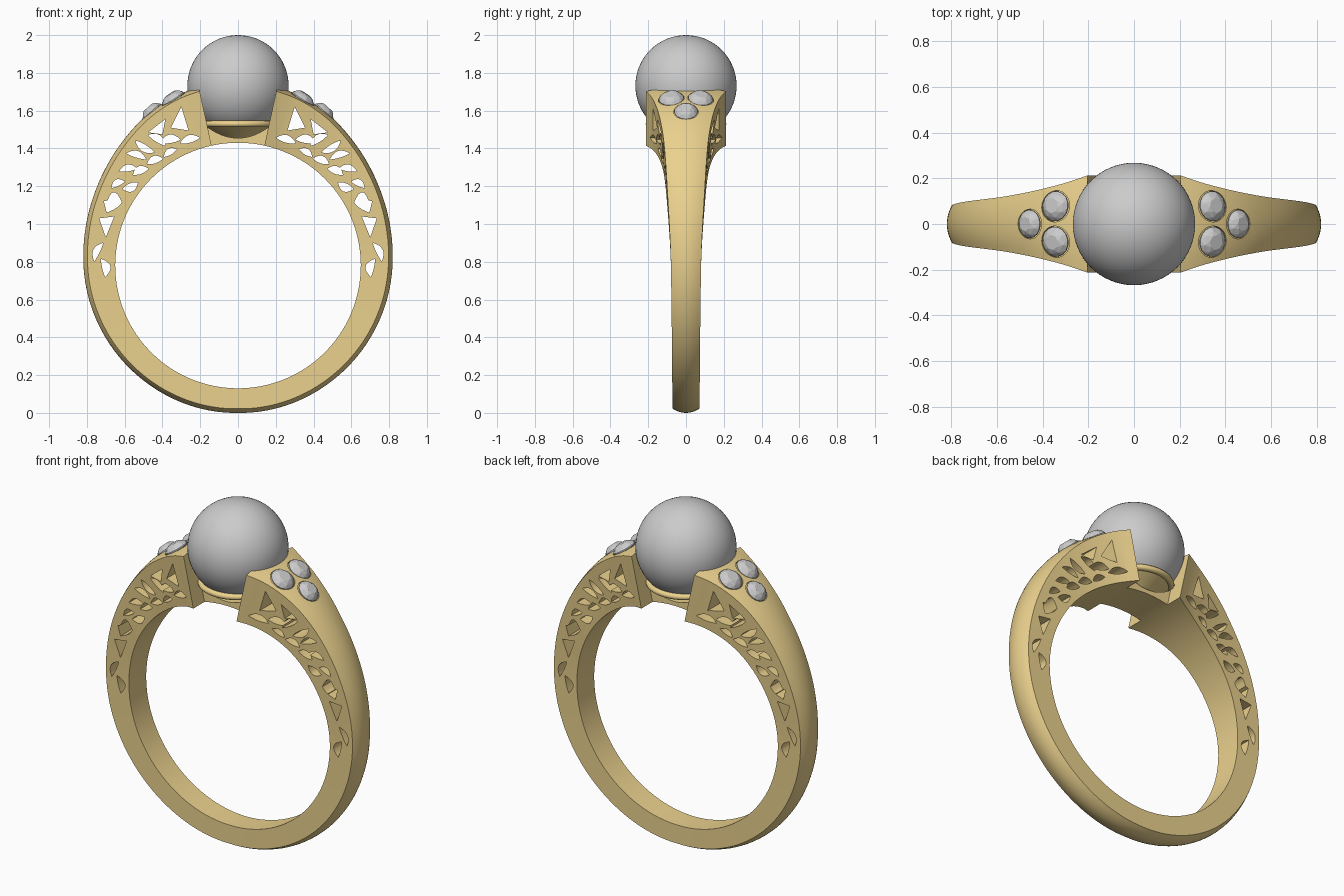
import bpy, bmesh
from math import sin, cos, pi, radians, sqrt
from mathutils import Vector, Matrix

if "Cube" in bpy.data.objects:
    bpy.data.objects.remove(bpy.data.objects["Cube"])

CZ = 0.78          # height of the finger-hole centre
RI = 0.65          # finger-hole radius
END = 12.4         # shoulder end angle, degrees from the top
CROWN = 0.022      # doming of the outer surface
OUTER = [(12.4, .967), (20, .957), (30, .935), (45, .892), (60, .857), (75, .833),
         (90, .818), (135, .79), (180, .78)]
HALF_W = [(12.4, .213), (18, .183), (25, .156), (32, .136), (42, .117), (60, .1),
          (90, .08), (180, .07)]

gold = bpy.data.materials.new("gold")
gold.diffuse_color = (0.83, 0.64, 0.27, 1)
gold.use_nodes = True
gold.node_tree.nodes["Principled BSDF"].inputs["Base Color"].default_value = gold.diffuse_color


def curve_at(table, t):
    """Smooth interpolation through (angle, value) pairs."""
    def slope(i):
        a, b = table[max(i - 1, 0)], table[min(i + 1, len(table) - 1)]
        return (b[1] - a[1]) / (b[0] - a[0])
    for i in range(len(table) - 1):
        (a, va), (b, vb) = table[i], table[i + 1]
        if t <= b:
            h = b - a
            s = (t - a) / h
            return (va * (1 + 2 * s) * (1 - s) ** 2 + vb * s * s * (3 - 2 * s)
                    + h * slope(i) * s * (1 - s) ** 2 + h * slope(i + 1) * s * s * (s - 1))
    return table[-1][1]


def polar(t, r):
    return r * sin(radians(t)), CZ + r * cos(radians(t))


def finish(bm, name, mat=None, smooth=None):
    bmesh.ops.recalc_face_normals(bm, faces=bm.faces)
    me = bpy.data.meshes.new(name)
    bm.to_mesh(me)
    bm.free()
    ob = bpy.data.objects.new(name, me)
    bpy.context.collection.objects.link(ob)
    if mat:
        me.materials.append(mat)
    if smooth:
        shade(ob, smooth)
    return ob


def shade(ob, deg):
    bpy.ops.object.select_all(action='DESELECT')
    ob.select_set(True)
    bpy.context.view_layer.objects.active = ob
    bpy.ops.object.shade_smooth_by_angle(angle=radians(deg))


def prism(bm, pts, half):
    """Extrude an x-z outline through y."""
    a = [bm.verts.new((x, -half, z)) for x, z in pts]
    b = [bm.verts.new((x, half, z)) for x, z in pts]
    bm.faces.new(a)
    bm.faces.new(b[::-1])
    n = len(pts)
    for i in range(n):
        bm.faces.new((a[i], b[i], b[(i + 1) % n], a[(i + 1) % n]))


def revolve(pts, name, mat, segs=64):
    bm = bmesh.new()
    vs = [bm.verts.new((r, 0, z)) for r, z in pts]
    es = [bm.edges.new((vs[i], vs[i + 1])) for i in range(len(vs) - 1)]
    bmesh.ops.spin(bm, geom=vs + es, axis=(0, 0, 1), cent=(0, 0, 0), angle=2 * pi, steps=segs)
    bmesh.ops.remove_doubles(bm, verts=bm.verts, dist=1e-5)
    return finish(bm, name, mat, 40)


def cut(ob, cutter):
    m = ob.modifiers.new("cut", 'BOOLEAN')
    m.operation, m.solver, m.object, m.use_self = 'DIFFERENCE', 'EXACT', cutter, True
    bpy.context.view_layer.objects.active = ob
    bpy.ops.object.modifier_apply(modifier=m.name)
    bpy.data.objects.remove(cutter)


# Band: flared, domed section swept around the finger hole
bm = bmesh.new()
STEPS, DOME = 144, 10
rings = []
for k in range(STEPS + 1):
    t = END + (360 - 2 * END) * k / STEPS
    ta = min(t, 360 - t)
    R, w = curve_at(OUTER, ta), curve_at(HALF_W, ta)
    sec = [(-w, RI)]
    for j in range(DOME + 1):
        u = -1 + 2 * j / DOME
        sec.append((u * w, R - CROWN * u * u))
    sec.append((w, RI))
    ring = []
    for y, r in sec:
        x, z = polar(t, r)
        ring.append(bm.verts.new((x, y, z)))
    rings.append(ring)
for a, b in zip(rings, rings[1:]):
    for i in range(len(a)):
        j = (i + 1) % len(a)
        bm.faces.new((a[i], a[j], b[j], b[i]))
bm.faces.new(rings[0])
bm.faces.new(rings[-1][::-1])
band = finish(bm, "band", gold)

# Filigree openings: leaves (angle, radius, length, width, tilt, bend) and straight-sided cells
leaves = [(21, .708, .11, .04, 5, .01), (28.5, .75, .11, .045, 20, .012), (33, .79, .11, .04, 65, .012),
          (38, .80, .12, .038, 70, -.01), (31, .695, .08, .034, 0, .008), (38.5, .705, .09, .04, 20, .01),
          (43, .79, .11, .036, 60, .012), (46, .715, .09, .042, 25, .01), (49, .77, .10, .036, 40, .012),
          (53.5, .71, .09, .045, 30, -.01), (56, .765, .08, .036, 30, .012), (63, .735, .08, .085, 60, .012),
          (84.5, .74, .11, .036, 20, .014), (91, .715, .10, .045, -12, -.018)]
cells = [[(.30, 1.62), (.355, 1.51), (.262, 1.495)], [(.385, 1.555), (.475, 1.485), (.40, 1.475)],
         [(.645, 1.14), (.71, 1.12), (.695, 1.06), (.65, 1.08)],
         [(.655, 1.04), (.735, 1.03), (.70, .93)]]
bm = bmesh.new()
for s in (-1, 1):
    for t, r, L, W, tilt, bend in leaves:
        cx, cz = polar(t, r)
        a = radians(tilt - t)
        pts = []
        for side in (1, -1):
            for i in range(8):
                u = side * (-1 + i / 4)
                v = (side * W / 2 + bend) * (1 - u * u)
                u *= L / 2
                pts.append((s * (cx + u * cos(a) - v * sin(a)), cz + u * sin(a) + v * cos(a)))
        prism(bm, pts, .4)
    for c in cells:
        prism(bm, [(s * x, z) for x, z in c], .4)
cut(band, finish(bm, "filigree_cutter"))

# Accent stones: two side by side and one below on each shoulder, set in bored seats
stones = [(21.3, .078, .066, 33), (21.3, -.078, .066, 33), (29.3, 0, .062, 42)]
placed = []
bm = bmesh.new()
for s in (-1, 1):
    for t, y, rad, tilt in stones:
        x, z = polar(t, curve_at(OUTER, t) - CROWN * (y / curve_at(HALF_W, t)) ** 2)
        n = Vector((s * sin(radians(tilt)), y * 1.2, cos(radians(tilt)))).normalized()
        M = Matrix.Translation((s * x, y, z)) @ n.to_track_quat('Z', 'Y').to_matrix().to_4x4()
        placed.append((M, rad))
        bmesh.ops.create_cone(bm, cap_ends=True, segments=32, radius1=rad + .003, radius2=rad + .003,
                              depth=.09, matrix=M @ Matrix.Translation((0, 0, .015)))
cut(band, finish(bm, "seat_cutter"))
shade(band, 30)

for k, (M, rad) in enumerate(placed):
    bm = bmesh.new()
    for count, r, h, off in ((8, .5, .028, 0), (8, .8, .017, .5), (16, 1, 0, 0), (16, 1, -.006, 0), (1, 0, -.05, 0)):
        for i in range(count):
            a = 2 * pi * (i + off) / count
            bm.verts.new(M @ Vector((r * rad * cos(a), r * rad * sin(a), h)))
    bmesh.ops.convex_hull(bm, input=bm.verts)
    finish(bm, f"accent_stone_{k + 1}")

# Bridge joining the shoulders below the pearl
bm = bmesh.new()
arc = [polar(-14 + 28 * i / 16, RI) for i in range(17)]
top = [(.185 - .37 * i / 16, 1.455 + .075 * (1 - i / 8) ** 2) for i in range(17)]
prism(bm, arc + top, .11)
finish(bm, "bridge", gold, 30)

# Pearl cup, its rim and the pearl
revolve([(0, 1.43), (.03, 1.433), (.06, 1.448), (.1, 1.474), (.15, 1.498), (.195, 1.525),
         (.17, 1.54), (0, 1.50)], "pearl_cup", gold)
revolve([(.195 + .019 * cos(2 * pi * i / 12), 1.53 + .017 * sin(2 * pi * i / 12)) for i in range(13)],
        "cup_rim", gold)
bm = bmesh.new()
bmesh.ops.create_uvsphere(bm, u_segments=64, v_segments=32, radius=.268,
                          matrix=Matrix.Translation((0, 0, 1.732)))
finish(bm, "pearl", None, 60)
